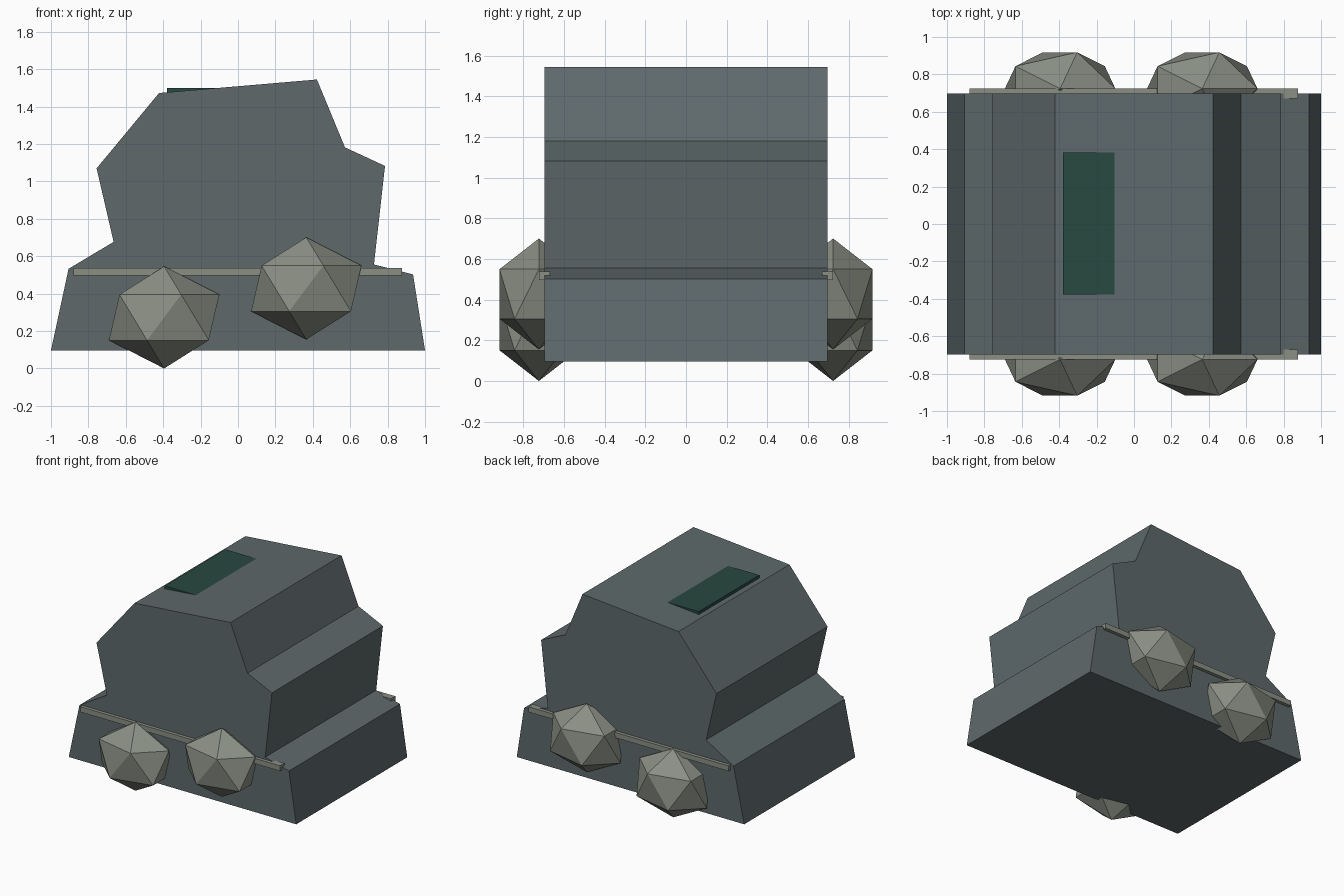
import bpy
import bmesh
from mathutils import Matrix, Vector

cube = bpy.data.objects.get("Cube")
if cube:
    bpy.data.objects.remove(cube, do_unlink=True)


def make_material(name, rgb):
    mat = bpy.data.materials.new(name)
    mat.use_nodes = True
    mat.diffuse_color = (*rgb, 1)
    bsdf = next(n for n in mat.node_tree.nodes if n.type == "BSDF_PRINCIPLED")
    bsdf.inputs["Base Color"].default_value = (*rgb, 1)
    bsdf.inputs["Roughness"].default_value = 0.9
    return mat


slate = make_material("slate grey", (0.112, 0.141, 0.147))
stone = make_material("pale stone", (0.254, 0.275, 0.231))
green = make_material("dark green", (0.021, 0.067, 0.051))


def finish(name, bm, mat):
    bmesh.ops.recalc_face_normals(bm, faces=bm.faces)
    mesh = bpy.data.meshes.new(name)
    bm.to_mesh(mesh)
    bm.free()
    mesh.materials.append(mat)
    obj = bpy.data.objects.new(name, mesh)
    bpy.context.collection.objects.link(obj)
    return obj


def box(name, low, high, mat):
    low, high = Vector(low), Vector(high)
    bm = bmesh.new()
    place = Matrix.Translation((low + high) / 2) @ Matrix.Diagonal((*(high - low), 1))
    bmesh.ops.create_cube(bm, size=1, matrix=place)
    return finish(name, bm, mat)


def boulder(name, centre, radii):
    bm = bmesh.new()
    place = Matrix.Translation(centre) @ Matrix.Diagonal((*radii, 1))
    bmesh.ops.create_icosphere(bm, subdivisions=1, radius=1, matrix=place)
    return finish(name, bm, stone)


# Stepped cliff body, one outline extruded front to back
outline = [(-1, 0.096), (1, 0.096), (0.936, 0.503), (0.727, 0.556),
           (0.786, 1.083), (0.572, 1.182), (0.422, 1.545), (-0.422, 1.473),
           (-0.756, 1.07), (-0.665, 0.677), (-0.906, 0.533)]
half_depth = 0.697
bm = bmesh.new()
front = bm.faces.new([bm.verts.new((x, -half_depth, z)) for x, z in outline])
grown = bmesh.ops.extrude_face_region(bm, geom=[front], use_keep_orig=True)
moved = [v for v in grown["geom"] if isinstance(v, bmesh.types.BMVert)]
bmesh.ops.translate(bm, verts=moved, vec=(0, 2 * half_depth, 0))
finish("cliff_body", bm, slate)

# Flat patch sunk into the sloping top
box("moss_patch", (-0.38, -0.378, 1.45), (-0.04, 0.382, 1.5), green)

# Ledge and two boulders on both faces
for label, side in (("front", -1), ("back", 1)):
    inner, outer = sorted((side * 0.67, side * 0.724))
    box(label + "_ledge", (-0.88, inner, 0.496), (0.876, outer, 0.538), stone)
    for which, x, z in (("right", -0.395, 0.273), ("left", 0.365, 0.428)):
        boulder(f"{label}_{which}_boulder", (x, side * 0.724, z), (0.33, 0.228, 0.273))
